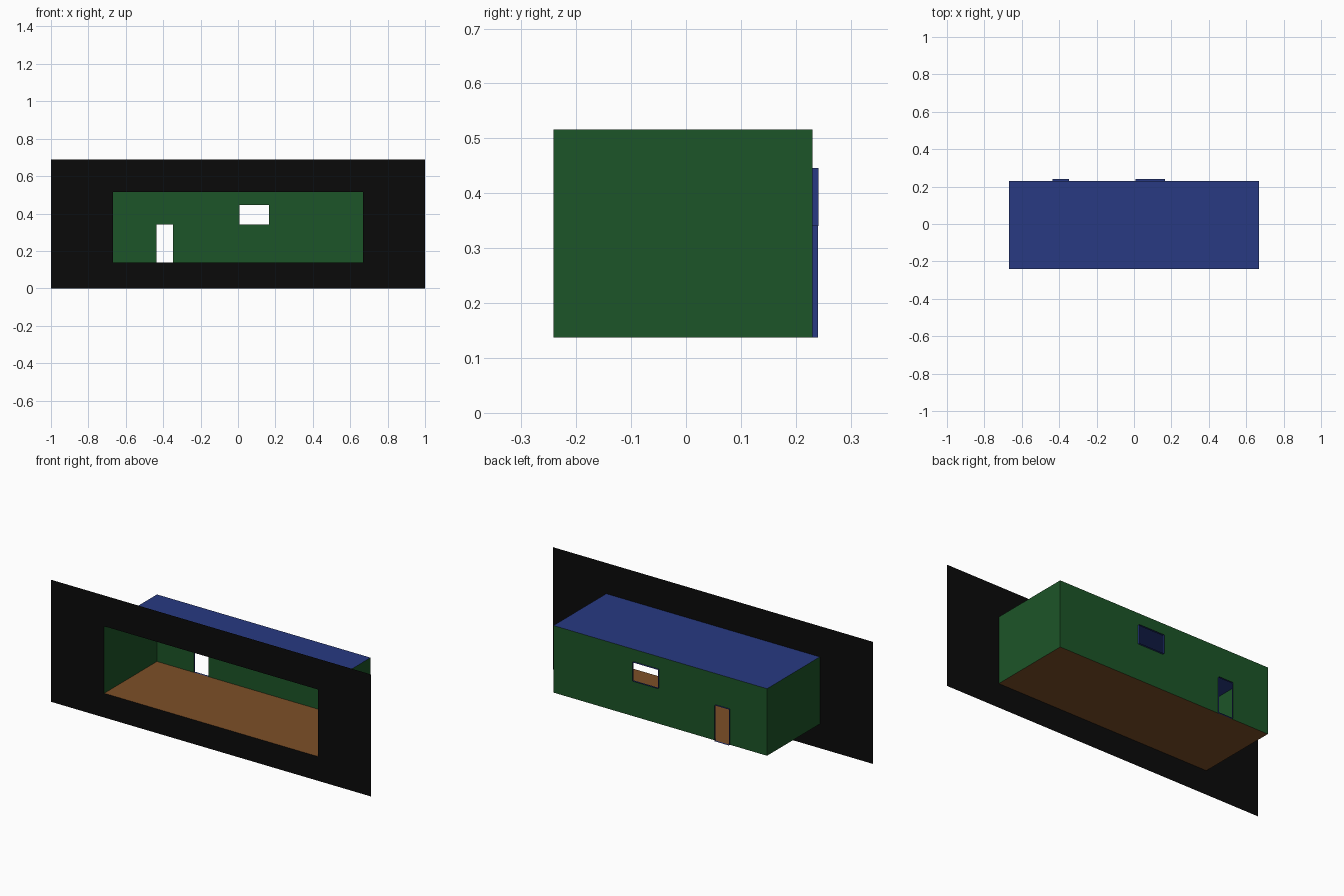
import bpy, bmesh

if "Cube" in bpy.data.objects:
    bpy.data.objects.remove(bpy.data.objects["Cube"])


def material(name, rgb):
    m = bpy.data.materials.new(name)
    m.diffuse_color = (*rgb, 1)
    m.use_nodes = True
    m.node_tree.nodes["Principled BSDF"].inputs["Base Color"].default_value = m.diffuse_color
    return m


black = material("black", (0.003, 0.003, 0.003))
green = material("green", (0.012, 0.09, 0.021))
blue = material("blue", (0.021, 0.042, 0.223))
brown = material("brown", (0.205, 0.08, 0.021))


def sheet_object(name, quads, mat):
    """Thin-sheet object from a list of four-corner faces."""
    bm = bmesh.new()
    for q in quads:
        bm.faces.new([bm.verts.new(p) for p in q])
    bmesh.ops.remove_doubles(bm, verts=bm.verts, dist=1e-5)
    me = bpy.data.meshes.new(name)
    bm.to_mesh(me)
    bm.free()
    me.materials.append(mat)
    ob = bpy.data.objects.new(name, me)
    bpy.context.collection.objects.link(ob)
    return ob


def wall_quads(outer, holes, y):
    """Upright panel at depth y, cut into cells that leave the holes open."""
    rects = [outer] + holes
    xs = sorted({v for r in rects for v in r[:2]})
    zs = sorted({v for r in rects for v in r[2:]})
    quads = []
    for a, b in zip(xs, xs[1:]):
        for c, d in zip(zs, zs[1:]):
            mx, mz = (a + b) / 2, (c + d) / 2
            if not any(h[0] < mx < h[1] and h[2] < mz < h[3] for h in holes):
                quads.append([(a, y, c), (b, y, c), (b, y, d), (a, y, d)])
    return quads


def reveal_quads(rect, y0, y1):
    """Open tube lining a rectangular opening."""
    x0, x1, z0, z1 = rect
    loop = [(x0, z0), (x1, z0), (x1, z1), (x0, z1)]
    return [[(a[0], y0, a[1]), (b[0], y0, b[1]), (b[0], y1, b[1]), (a[0], y1, a[1])]
            for a, b in zip(loop, loop[1:] + loop[:1])]


W, FRONT, BACK, FLOOR, TOP = 0.668, -0.241, 0.23, 0.137, 0.516
room = (-W, W, FLOOR, TOP)
door = (-0.436, -0.347, FLOOR, 0.34)
window = (0.007, 0.167, 0.34, 0.446)

# Front surround with the large stage opening
sheet_object("front_surround", wall_quads((-1, 1, 0, 0.69), [room], FRONT), black)

# Back wall with door and window openings
sheet_object("back_wall", [q[::-1] for q in wall_quads(room, [door, window], BACK)], green)

# Side walls
for name, x in (("left_wall", -W), ("right_wall", W)):
    q = [(x, FRONT, FLOOR), (x, BACK, FLOOR), (x, BACK, TOP), (x, FRONT, TOP)]
    sheet_object(name, [q if x > 0 else q[::-1]], green)

# Floor and ceiling
for name, z, mat in (("floor", FLOOR, brown), ("ceiling", TOP, blue)):
    sheet_object(name, [[(-W, FRONT, z), (W, FRONT, z), (W, BACK, z), (-W, BACK, z)]], mat)

# Short linings projecting behind the openings
sheet_object("door_reveal", reveal_quads(door, BACK, 0.240), blue)
sheet_object("window_reveal", reveal_quads(window, BACK, 0.241), blue)
